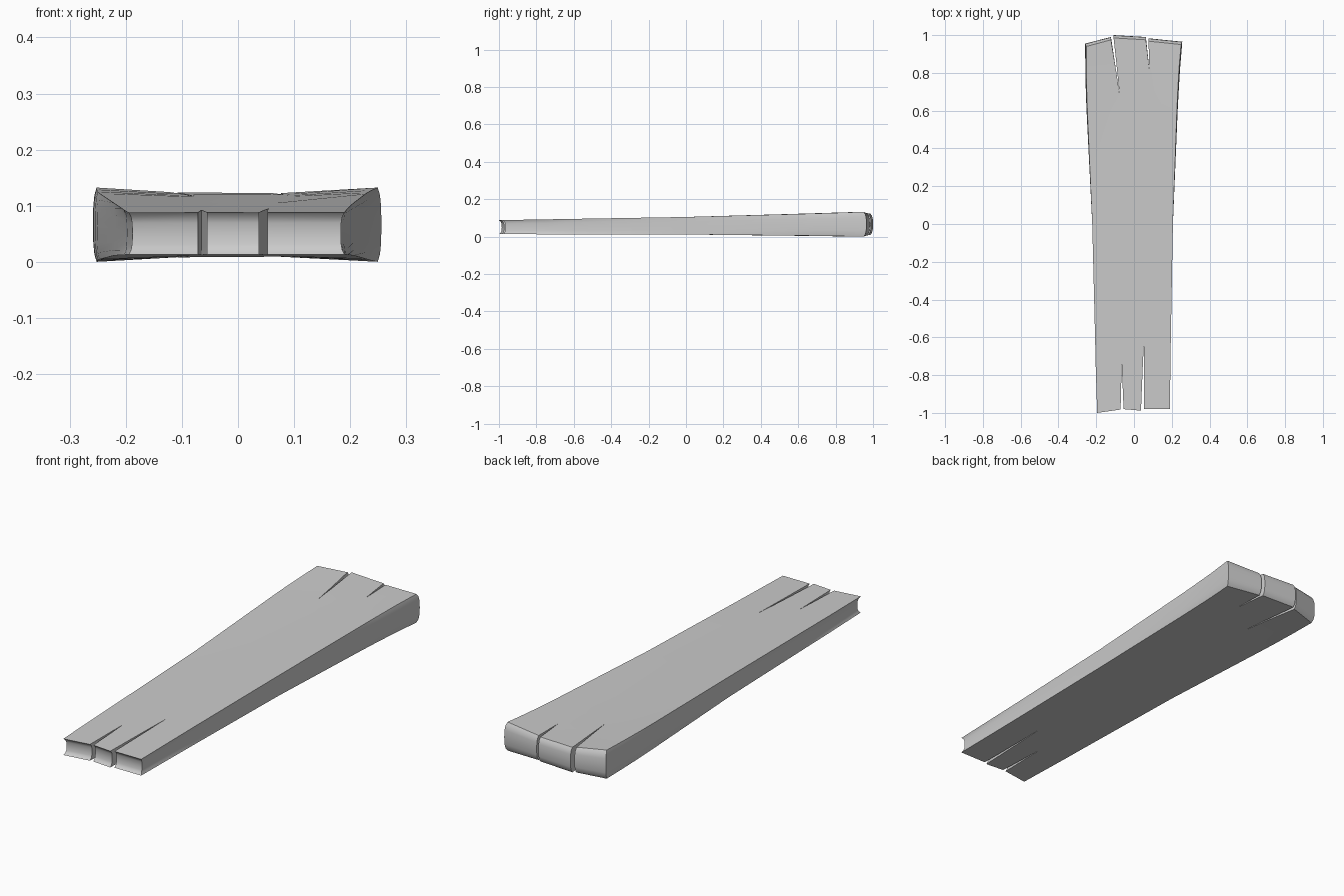
import bpy, bmesh

if "Cube" in bpy.data.objects:
    bpy.data.objects.remove(bpy.data.objects["Cube"])

# Plank stations: y, left edge, crack 1 x / half width, crack 2 x / half width, right edge
ROWS = [
    (-0.98, -0.195, -0.063, 0.008, 0.045, 0.008, 0.190),
    (-0.74, -0.203, -0.065, 0.000, 0.050, 0.003, 0.193),
    (-0.60, -0.206, -0.067, 0.000, 0.054, 0.000, 0.195),
    (0.00, -0.221, -0.072, 0.000, 0.068, 0.000, 0.206),
    (0.60, -0.247, -0.076, 0.000, 0.085, 0.000, 0.227),
    (0.69, -0.250, -0.077, 0.000, 0.085, 0.000, 0.231),
    (0.82, -0.252, -0.093, 0.003, 0.081, 0.000, 0.238),
    (0.97, -0.252, -0.115, 0.007, 0.070, 0.007, 0.249),
]
# Ragged end lines, one y per column
FRONT_Y = (-1.0, -0.982, -0.980, -0.988, -0.980, -0.980)
BACK_Y = (0.940, 0.975, 0.985, 0.975, 0.968, 0.950)
# Wall levels (height fraction from the top, bulge)
LEVELS = ((0.10, 0.6), (0.25, 0.9), (0.5, 1.0), (0.75, 0.9), (0.90, 0.6))


def top_z(x, y):
    return 0.088 + 0.017 * (y + 1) + 0.012 * (x / 0.25) ** 2 * max(0, y)


def bottom_z(x, y):
    return 0.013 - 0.0015 * (y + 1) - 0.0105 * (x / 0.25) ** 2 * max(0, y)


bm = bmesh.new()
cache = {}


def top_vert(x, y):
    key = (round(x, 4), round(y, 4))
    if key not in cache:
        cache[key] = bm.verts.new((x, y, top_z(x, y)))
    return cache[key]


# Top surface, three strips separated by the open cracks
grid = []
for i, (y, l, c1, w1, c2, w2, r) in enumerate(ROWS):
    xs = (l, c1 - w1, c1 + w1, c2 - w2, c2 + w2, r)
    ys = FRONT_Y if i == 0 else BACK_Y if i == len(ROWS) - 1 else (y,) * 6
    grid.append([top_vert(x, yy) for x, yy in zip(xs, ys)])
for a, b in zip(grid, grid[1:]):
    for c in (0, 2, 4):
        bm.faces.new((a[c], a[c + 1], b[c + 1], b[c]))
top_faces = list(bm.faces)
rim = [e for e in bm.edges if e.is_boundary]
rim_pairs = [(e.link_loops[0].vert, e.link_loops[0].link_loop_next.vert) for e in rim]

# Underside
under = {v: bm.verts.new((v.co.x, v.co.y, bottom_z(v.co.x, v.co.y)))
         for v in list(bm.verts)}
for f in top_faces:
    bm.faces.new([under[v] for v in reversed(f.verts)])

# Walls: rounded out at the wide end, hollowed at the narrow end
columns = {}


def wall_column(v):
    if v not in columns:
        x, y, z = v.co
        zb = under[v].co.z
        end = y < -0.97 or y > 0.93
        side = abs(x) > 0.17
        dy = 0.015 if end else 0
        dx = 0.007 * y * (1 if x > 0 else -1) if side else 0
        columns[v] = [v] + [bm.verts.new((x + dx * k, y + dy * k, z + (zb - z) * t))
                            for t, k in LEVELS] + [under[v]]
    return columns[v]


for a, b in rim_pairs:
    ca, cb = wall_column(a), wall_column(b)
    for k in range(len(ca) - 1):
        bm.faces.new((cb[k], ca[k], ca[k + 1], cb[k + 1]))

bmesh.ops.recalc_face_normals(bm, faces=bm.faces)
mesh = bpy.data.meshes.new("wooden_plank")
bm.to_mesh(mesh)
bm.free()
plank = bpy.data.objects.new("wooden_plank", mesh)
bpy.context.collection.objects.link(plank)
bpy.context.view_layer.objects.active = plank
plank.select_set(True)
bpy.ops.object.shade_smooth_by_angle(angle=0.6)
